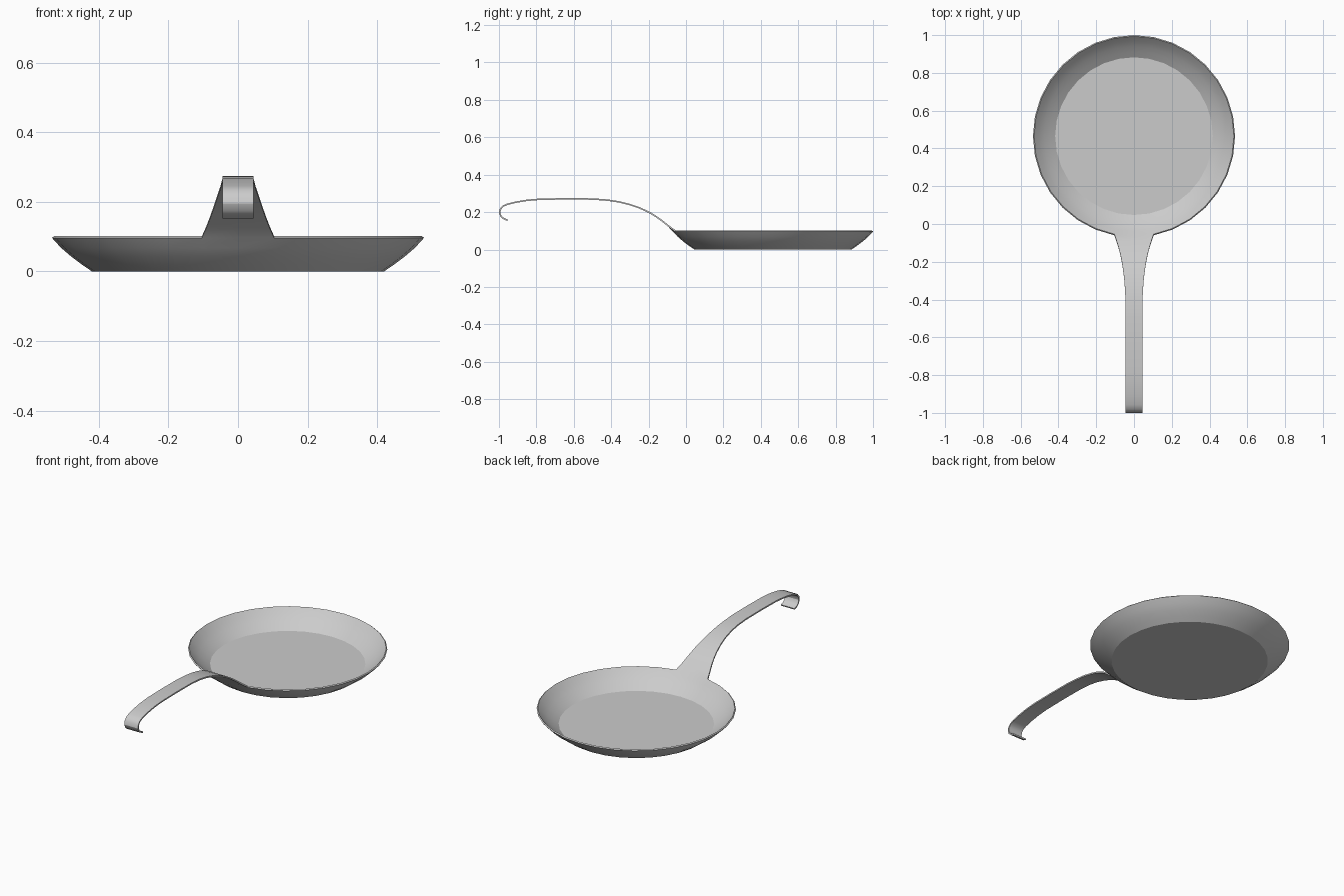
import bpy, bmesh
from math import sin, cos, pi

if "Cube" in bpy.data.objects:
    bpy.data.objects.remove(bpy.data.objects["Cube"])

SEG = 32
CY = 0.465          # pan centre on y

bm = bmesh.new()

# Bowl: outer profile (radius, z) swept around the centre, first point facing -y
profile = [(0.42, 0.0), (0.45, 0.0205), (0.48, 0.043), (0.509, 0.068), (0.535, 0.0965)]
rings = [[bm.verts.new((r * sin(2 * pi * i / SEG), CY - r * cos(2 * pi * i / SEG), z))
          for i in range(SEG)] for r, z in profile]
bm.faces.new(list(reversed(rings[0])))
for a, b in zip(rings, rings[1:]):
    for i in range(SEG):
        j = (i + 1) % SEG
        bm.faces.new((a[i], a[j], b[j], b[i]))

# Handle: strip growing out of three rim points (y, z, half width), hooked at the end
path = [(-0.095, 0.122, 0.092), (-0.13, 0.150, 0.081), (-0.165, 0.175, 0.072),
        (-0.20, 0.196, 0.065), (-0.25, 0.219, 0.057), (-0.30, 0.236, 0.051),
        (-0.36, 0.251, 0.047), (-0.42, 0.260, 0.0445), (-0.50, 0.266, 0.0445),
        (-0.64, 0.267, 0.0445), (-0.78, 0.265, 0.0445), (-0.85, 0.259, 0.0445),
        (-0.91, 0.249, 0.0445), (-0.955, 0.238, 0.0445), (-0.977, 0.228, 0.0445),
        (-0.989, 0.213, 0.0445), (-0.992, 0.196, 0.0445), (-0.986, 0.180, 0.0445),
        (-0.973, 0.169, 0.0445), (-0.952, 0.160, 0.0445)]
row = [rings[-1][i] for i in (-1, 0, 1)]
for y, z, w in path:
    new = [bm.verts.new((x, y, z)) for x in (-w, 0, w)]
    for i in range(2):
        bm.faces.new((row[i], row[i + 1], new[i + 1], new[i]))
    row = new

mesh = bpy.data.meshes.new("frying_pan")
bm.to_mesh(mesh)
bm.free()
pan = bpy.data.objects.new("frying_pan", mesh)
bpy.context.collection.objects.link(pan)

# Sheet metal thickness, grown inward
solid = pan.modifiers.new("thickness", 'SOLIDIFY')
solid.thickness = 0.008
solid.offset = -1
solid.use_even_offset = True

# Apply thickness, then smooth while keeping rims and base crisp
bpy.context.view_layer.objects.active = pan
pan.select_set(True)
bpy.ops.object.modifier_apply(modifier=solid.name)
bpy.ops.object.shade_smooth_by_angle(angle=0.52)
